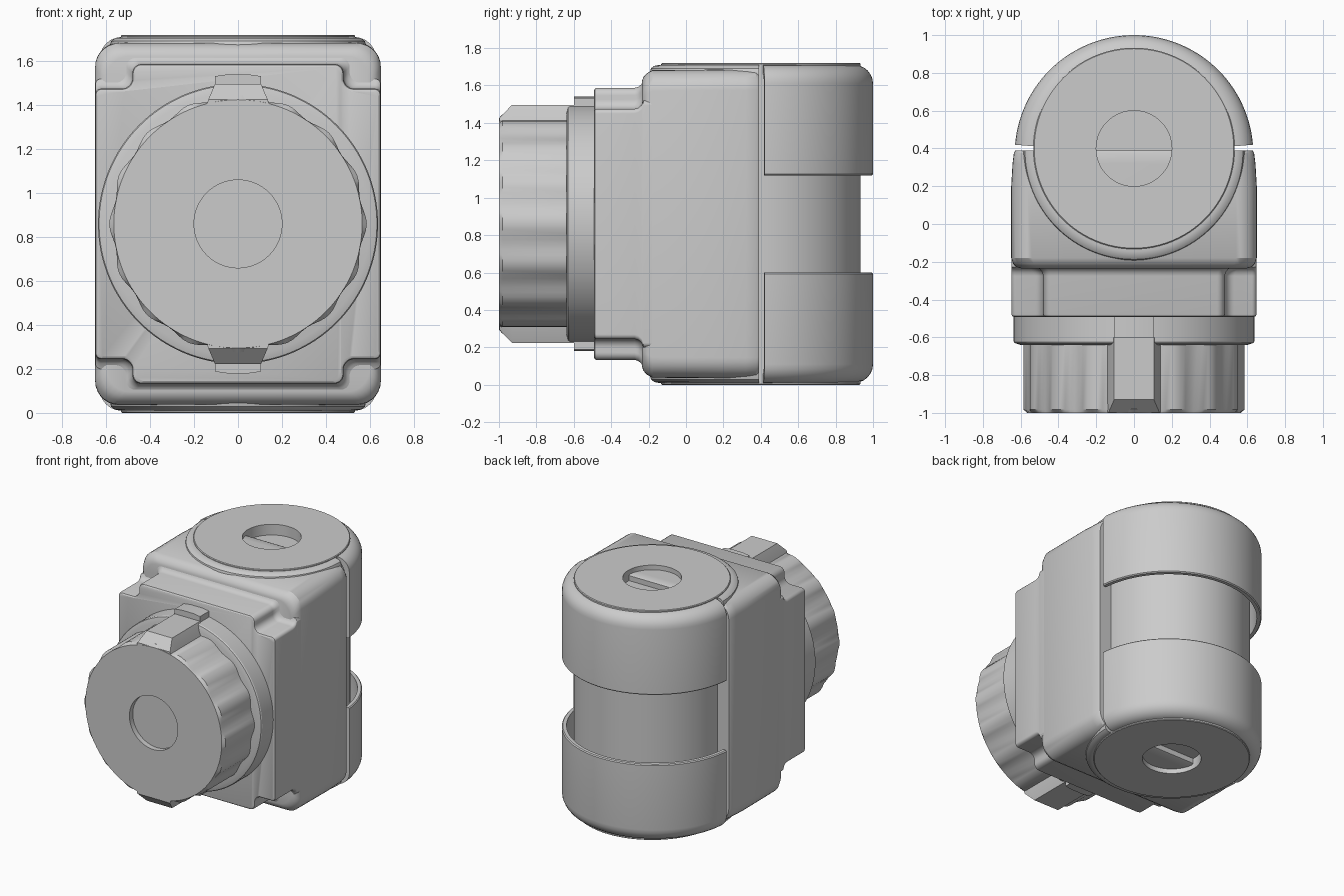
import bpy, bmesh
from math import sin, cos, pi, radians
from mathutils import Vector

if "Cube" in bpy.data.objects:
    bpy.data.objects.remove(bpy.data.objects["Cube"])

ZC = 0.86      # mid height, everything is symmetric about it
YM = 0.40      # motor axis


def loft(name, sections, angle=30):
    """Skin closed sections of equal point count and cap both ends."""
    bm = bmesh.new()
    rings = [[bm.verts.new(p) for p in s] for s in sections]
    n = len(rings[0])
    for a, b in zip(rings, rings[1:]):
        for i in range(n):
            j = (i + 1) % n
            bm.faces.new((a[i], a[j], b[j], b[i]))
    bm.faces.new(rings[0][::-1])
    bm.faces.new(rings[-1])
    bmesh.ops.recalc_face_normals(bm, faces=bm.faces)
    me = bpy.data.meshes.new(name)
    bm.to_mesh(me)
    bm.free()
    ob = bpy.data.objects.new(name, me)
    bpy.context.collection.objects.link(ob)
    bpy.ops.object.select_all(action='DESELECT')
    ob.select_set(True)
    bpy.context.view_layer.objects.active = ob
    bpy.ops.object.shade_smooth_by_angle(angle=radians(angle))
    return ob


def ring_z(r, z, n=96):
    return [(r * cos(2 * pi * i / n), YM + r * sin(2 * pi * i / n), z) for i in range(n)]


def ring_y(r, y, lobe=0.0, n=128):
    pts = []
    for i in range(n):
        t = 2 * pi * i / n
        q = r + lobe * cos(16 * t)
        pts.append((q * cos(t), y, ZC + q * sin(t)))
    return pts


def half_turn(name, profile, yc, a0, a1, n=64):
    """Sweep a closed (radius, z) profile around a vertical axis."""
    angs = [radians(a0 + (a1 - a0) * i / n) for i in range(n + 1)]
    return loft(name, [[(r * cos(a), yc + r * sin(a), z) for r, z in profile] for a in angs])


def rounded(corners, y, seg=7):
    """Right-angled outline in x/z with each corner rounded by its radius."""
    out, n = [], len(corners)
    for i, (x, z, r) in enumerate(corners):
        p = Vector((x, z))
        d1 = (p - Vector(corners[i - 1][:2])).normalized()
        d2 = (Vector(corners[(i + 1) % n][:2]) - p).normalized()
        c = p - d1 * r + d2 * r
        for k in range(seg + 1):
            t = pi / 2 * k / seg
            q = c - d2 * r * cos(t) + d1 * r * sin(t)
            out.append((q.x, y, ZC + q.y))
    return out


def four_way(quad):
    """Mirror the corners of one quadrant into a full outline."""
    rev = quad[::-1]
    return (quad + [(-x, z, r) for x, z, r in rev]
            + [(-x, -z, r) for x, z, r in quad] + [(x, -z, r) for x, z, r in rev])


# Main housing: rounded box lofted from front to back
body = [(-0.235, .60, .765), (-0.228, .622, .785), (-0.21, .640, .805),
        (-0.18, .65, .822), (0.20, .65, .825), (0.32, .643, .825),
        (0.375, .636, .825), (0.39, .628, .818)]
loft("housing", [rounded(four_way([(w, h, .11)]), y) for y, w, h in body])

# Notched front plate, flaring into the housing
plate = [(-0.492, -.012), (-0.486, -.003), (-0.478, 0), (-0.275, 0), (-0.255, .006),
         (-0.238, .02), (-0.228, .045), (-0.10, .045)]
loft("front_plate", [rounded(four_way([
    (.649 + min(o, 0), .615 + o, .025), (.48 + o, .615 + o, .05),
    (.48 + o, .727 + o, .04)]), y) for y, o in plate])

# Raised collar of the housing around the motor, top and bottom
collar = [(.535, .85), (.56, .845), (.577, .832), (.587, .80)]
collar = [(.40, .85)] + collar + [(r, -z) for r, z in collar[::-1]] + [(.40, -.85)]
half_turn("housing_collar", [(r, ZC + z) for r, z in collar], 0.39, 180, 360)

# Motor drum with a round recess in both ends
drum = [(.20, .78), (.20, .86), (.528, .86), (.533, .855)]
drum = [(r, -z) for r, z in drum] + [(r, z) for r, z in drum[::-1]]
loft("motor_drum", [ring_z(r, ZC + z) for r, z in drum])

# Two rear shells: thin curved covers with a rounded outer rim
arc = [(.532 + .10 * sin(radians(a)), .75 + .10 * cos(radians(a))) for a in range(0, 91, 15)]
shell = ([(.47, .85)] + arc + [(.632, .267), (.625, .26), (.60, .26),
                              (.60, .74), (.57, .80), (.47, .80)])
for name, s in (("upper_rear_shell", 1), ("lower_rear_shell", -1)):
    half_turn(name, [(r, ZC + s * z) for r, z in shell], 0.368, 4.7, 175.3)

# Connector flange
loft("connector_flange", [ring_y(r, y) for r, y in
     [(.637, -.45), (.637, -.622), (.632, -.63), (.60, -.64)]])

# Fluted connector cap with a shallow recess in the front
loft("connector_cap", [ring_y(r, y, l) for r, y, l in
     [(.576, -.60, .010), (.576, -.982, .010), (.565, -1.0, 0),
      (.20, -1.0, 0), (.20, -.96, 0)]])

# Keys and locating tabs at the top and bottom of the connector
for side, s in (("upper", 1), ("lower", -1)):
    def section(half, y):
        pts = half + [(-x, z) for x, z in half[::-1]]
        return [(x, y, ZC + s * z) for x, z in pts]
    wide = [(.15, .50), (.142, .545), (.105, .637)]
    low = [(.15, .50), (.142, .543), (.135, .566)]
    loft(side + "_key", [section(wide, -.60), section(wide, -.93), section(low, -.998)])
    tab = [(.105, .55), (.105, .672), (.05, .680)]
    loft(side + "_tab", [section(tab, -.45), section(tab, -.60)])
